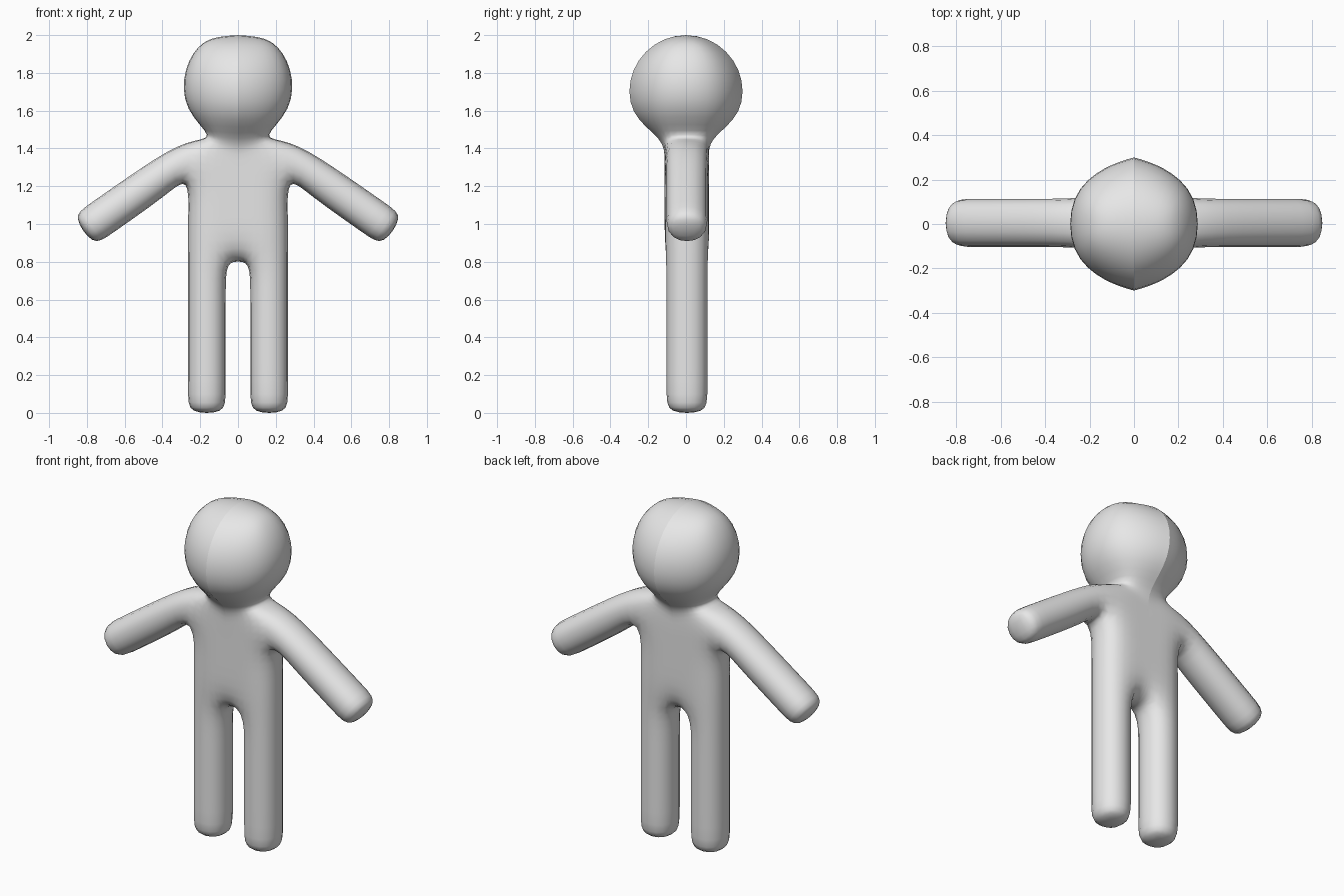
import bpy
import bmesh
from mathutils import Vector

cube = bpy.data.objects.get("Cube")
if cube:
    bpy.data.objects.remove(cube, do_unlink=True)

SHIFT = 0.005    # limbs and torso sit slightly behind the head centre
DEPTH = 0.118    # half depth of the limb cage
INNER, OUTER = 0.056, 0.274

bm = bmesh.new()


def bridge(a, b, closed=False, skip=()):
    """Join two vertex rows with quads."""
    n = len(a)
    for i in range(n if closed else n - 1):
        if i not in skip:
            j = (i + 1) % n
            bm.faces.new((a[i], a[j], b[j], b[i]))


def body_ring(points, shift=0.0):
    """Open half ring: three points in front, mirrored to the back."""
    front = [bm.verts.new((x, shift - y, z)) for x, y, z in points]
    back = [bm.verts.new((x, shift + y, z)) for x, y, z in reversed(points)]
    return front + back


def torso_ring(z_mid, z_inner, z_outer, outer=OUTER):
    return body_ring([(0, DEPTH, z_mid), (INNER, DEPTH, z_inner),
                      (outer, DEPTH, z_outer)], SHIFT)


# Torso, from crotch to shoulders
crotch = torso_ring(0.79, 0.79, 0.79)
waist = torso_ring(1.04, 1.04, 1.04)
armpit = torso_ring(1.20, 1.21, 1.25, 0.266)
shoulder = torso_ring(1.34, 1.36, 1.455)

# Neck and head
neck = body_ring([(0, 0.115, 1.45), (0.05, 0.115, 1.45), (0.11, 0.10, 1.445)])
jaw = body_ring([(0, 0.307, 1.573), (0.13, 0.27, 1.58), (0.30, 0.14, 1.60)])
brow = body_ring([(0, 0.307, 1.827), (0.13, 0.27, 1.827), (0.30, 0.14, 1.83)])
crown = body_ring([(0, 0.127, 2.007), (0.07, 0.12, 2.003), (0.19, 0.09, 1.98)])

bridge(crotch, waist)
bridge(waist, armpit)
bridge(armpit, shoulder, skip=(2,))
for low, high in ((shoulder, neck), (neck, jaw), (jaw, brow), (brow, crown)):
    bridge(low, high)
for i in (0, 1):
    bm.faces.new((crown[i], crown[i + 1], crown[4 - i], crown[5 - i]))
bm.faces.new((crotch[0], crotch[5], crotch[4], crotch[1]))

# Leg, downwards from the crotch
upper = crotch[1:5]
for z in (0.65, 0.092, -0.008):
    lower = [bm.verts.new((x, SHIFT + y, z)) for x, y in
             ((INNER, -DEPTH), (OUTER, -DEPTH), (OUTER, DEPTH), (INNER, DEPTH))]
    bridge(lower, upper, closed=True)
    upper = lower
bm.faces.new(upper[::-1])

# Arm, sloping out from the side opening
along = Vector((0.819, 0, -0.573))
across = Vector((0.573, 0, 0.819))
arm_centre = Vector((0.721, SHIFT, 1.032))
inner_ring = [armpit[2], armpit[3], shoulder[3], shoulder[2]]
for t in (-0.367, 0.03, 0.127):
    outer_ring = [bm.verts.new(arm_centre + along * t + across * (0.107 * u)
                               + Vector((0, DEPTH * v, 0)))
                  for u, v in ((-1, -1), (-1, 1), (1, 1), (1, -1))]
    bridge(inner_ring, outer_ring, closed=True)
    inner_ring = outer_ring
bm.faces.new(inner_ring)

for face in bm.faces:
    face.smooth = True
mesh = bpy.data.meshes.new("body")
bm.to_mesh(mesh)
bm.free()
body = bpy.data.objects.new("body", mesh)
bpy.context.scene.collection.objects.link(body)

# Smooth each half first, then mirror so the centre seam stays crisp
subsurf = body.modifiers.new("smooth", 'SUBSURF')
subsurf.levels = subsurf.render_levels = 2
mirror = body.modifiers.new("mirror", 'MIRROR')
mirror.use_mirror_merge = False

# Plain grey material
grey = bpy.data.materials.new("light grey")
grey.use_nodes = True
colour = (0.8, 0.8, 0.8, 1)
grey.diffuse_color = colour
grey.node_tree.nodes["Principled BSDF"].inputs["Base Color"].default_value = colour
mesh.materials.append(grey)
